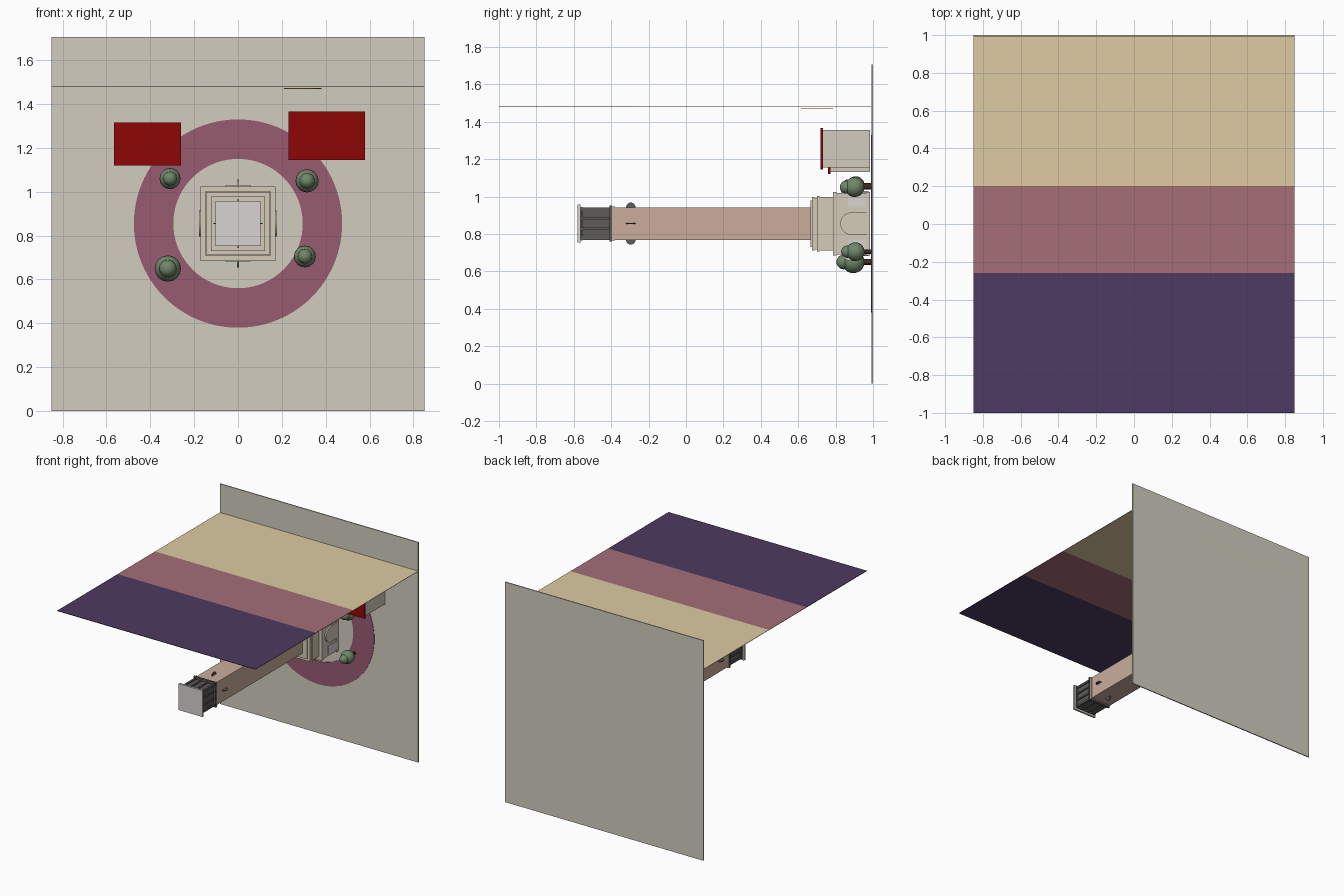
import bpy, bmesh
from math import pi, cos, sin, radians
from mathutils import Matrix, Vector

if "Cube" in bpy.data.objects:
    bpy.data.objects.remove(bpy.data.objects["Cube"])

ZC = 0.855  # tower axis height; the tower runs along -y


def mat(name, r, g, b):
    m = bpy.data.materials.new(name)
    m.diffuse_color = tuple((c / 255) ** 2.2 for c in (r, g, b)) + (1,)
    m.use_nodes = True
    m.node_tree.nodes["Principled BSDF"].inputs["Base Color"].default_value = m.diffuse_color
    return m


STONE = mat("stone", 212, 203, 184)
GROUND = mat("ground_beige", 208, 203, 190)
PLUM = mat("plum", 150, 92, 112)
TAN = mat("tan", 200, 172, 154)
DARK = mat("dark_grey", 95, 93, 90)
PALE = mat("pale_grey", 214, 210, 208)
RED = mat("red", 140, 14, 14)
GREEN = mat("green", 112, 134, 106)
BROWN = mat("brown", 90, 65, 50)
CREAM = mat("cream", 220, 202, 162)
ROSE = mat("rose", 164, 110, 120)
PURPLE = mat("purple", 78, 61, 97)
GOLD = mat("gold", 235, 180, 90)


def finish(name, bm, m):
    me = bpy.data.meshes.new(name)
    bmesh.ops.recalc_face_normals(bm, faces=bm.faces)
    bm.to_mesh(me)
    bm.free()
    me.materials.append(m)
    ob = bpy.data.objects.new(name, me)
    bpy.context.collection.objects.link(ob)
    return ob


def box(name, x, y, z, m):
    bm = bmesh.new()
    size = Matrix.Diagonal((x[1] - x[0], y[1] - y[0], z[1] - z[0], 1))
    mid = Matrix.Translation((sum(x) / 2, sum(y) / 2, sum(z) / 2))
    bmesh.ops.create_cube(bm, size=1, matrix=mid @ size)
    return finish(name, bm, m)


def slab(name, half, y0, y1, m):
    return box(name, (-half, half), (y0, y1), (ZC - half, ZC + half), m)


def disc(name, center, axis, r, depth, m, seg=32, r2=None):
    bm = bmesh.new()
    rot = Vector((0, 0, 1)).rotation_difference(Vector(axis)).to_matrix().to_4x4()
    bmesh.ops.create_cone(bm, cap_ends=True, segments=seg, radius1=r,
                          radius2=r if r2 is None else r2, depth=depth,
                          matrix=Matrix.Translation(center) @ rot)
    return finish(name, bm, m)


def side_box(name, k, u, y, d, m):
    # box on tower side k: u across the face, d outward distance
    a, b = ((d, u) if k % 2 == 0 else (u, d))
    s = 1 if k < 2 else -1
    a, b = sorted(v * s for v in a), sorted(v * s for v in b)
    return box(name, a, y, [v + ZC for v in b], m)


# ground and plaza ring
box("ground", (-.85, .85), (.992, 1.0), (0, 1.705), GROUND)
bm = bmesh.new()
N = 96
rings = [[bm.verts.new((r * cos(2 * pi * i / N), y, ZC + r * sin(2 * pi * i / N)))
          for i in range(N)]
         for r, y in ((.295, .992), (.295, .989), (.475, .989), (.475, .992))]
for j in range(4):
    a, b = rings[j], rings[(j + 1) % 4]
    for i in range(N):
        bm.faces.new((a[i], a[(i + 1) % N], b[(i + 1) % N], b[i]))
finish("plaza_ring", bm, PLUM)

# banded backdrop with sun disc
for nm, y, m in (("sky_high", (-1, -.26), PURPLE), ("sky_middle", (-.26, .2), ROSE),
                 ("sky_low", (.2, 1), CREAM)):
    box(nm, (-.85, .85), y, (1.480, 1.483), m)
disc("sun", (.295, .70, 1.471), (0, 0, 1), .085, .003, GOLD, 48)

# stepped tower base
for half, y0, y1 in ((.17, .965, .985), (.165, .80, .97), (.17, .785, .805), (.143, .71, .79),
                     (.148, .70, .715), (.138, .685, .70), (.143, .675, .688), (.124, .665, .68)):
    slab("base_step", half, y0, y1, STONE)

# shaft
slab("shaft", .0875, -.40, .67, TAN)

# open belfry
slab("belfry_core", .078, -.565, -.405, DARK)
slab("belfry_sill", .096, -.410, -.395, DARK)
slab("belfry_sill_lower", .091, -.395, -.38, TAN)
slab("belfry_band", .09, -.562, -.553, DARK)
slab("belfry_cap", .102, -.58, -.565, PALE)

# details on the four tower sides
for k in range(4):
    s = 1 if k < 2 else -1
    x_side = k % 2 == 0

    def at(d, y):
        return (s * d, y, ZC) if x_side else (0, y, ZC + s * d)

    side_box("base_door", k, (-.06, .06), (.885, .975), (.15, .174), STONE)
    for u in ((-.15, -.085), (.085, .15)):
        side_box("base_panel", k, u, (.865, .96), (.16, .17), PALE)
    disc("door_arch", at(.172 if x_side else .14, .885), (1, 0, 0), .06,
         .01, STONE)
    for u in (-.08, -.027, .027, .08):
        side_box("belfry_post", k, (u - .006, u + .006), (-.565, -.405), (.07, .087), DARK)
    # dials stand out from the faces like fins
    disc("dial", at(.0875, -.295), (0, 0, 1) if x_side else (1, 0, 0), .025, .006, DARK, 24)

# houses
for side, x, z, top in (("left", (-.565, -.26), (1.12, 1.315), .76),
                        ("right", (.23, .58), (1.145, 1.365), .72)):
    box(side + "_house_walls", (x[0] + .01, x[1] - .01), (top + .01, .985),
        (z[0] + .01, z[1] - .01), GROUND)
    box(side + "_house_roof", x, (top, top + .012), z, RED)

# trees
for x, z, r in ((-.31, 1.06, .048), (.315, 1.05, .053), (-.32, .65, .06), (.305, .705, .05)):
    disc("tree_trunk", (x, .97, z), (0, -1, 0), r * .25, .05, BROWN, 10)
    for f, y in ((1, .955 - r), (.66, .955 - r * 1.85)):
        bm = bmesh.new()
        bmesh.ops.create_uvsphere(bm, u_segments=16, v_segments=10, radius=r * f,
                                  matrix=Matrix.Translation((x, y, z)) @ Matrix.Rotation(radians(90), 4, 'X'))
        for fc in bm.faces:
            fc.smooth = True
        finish("tree_crown", bm, GREEN)
